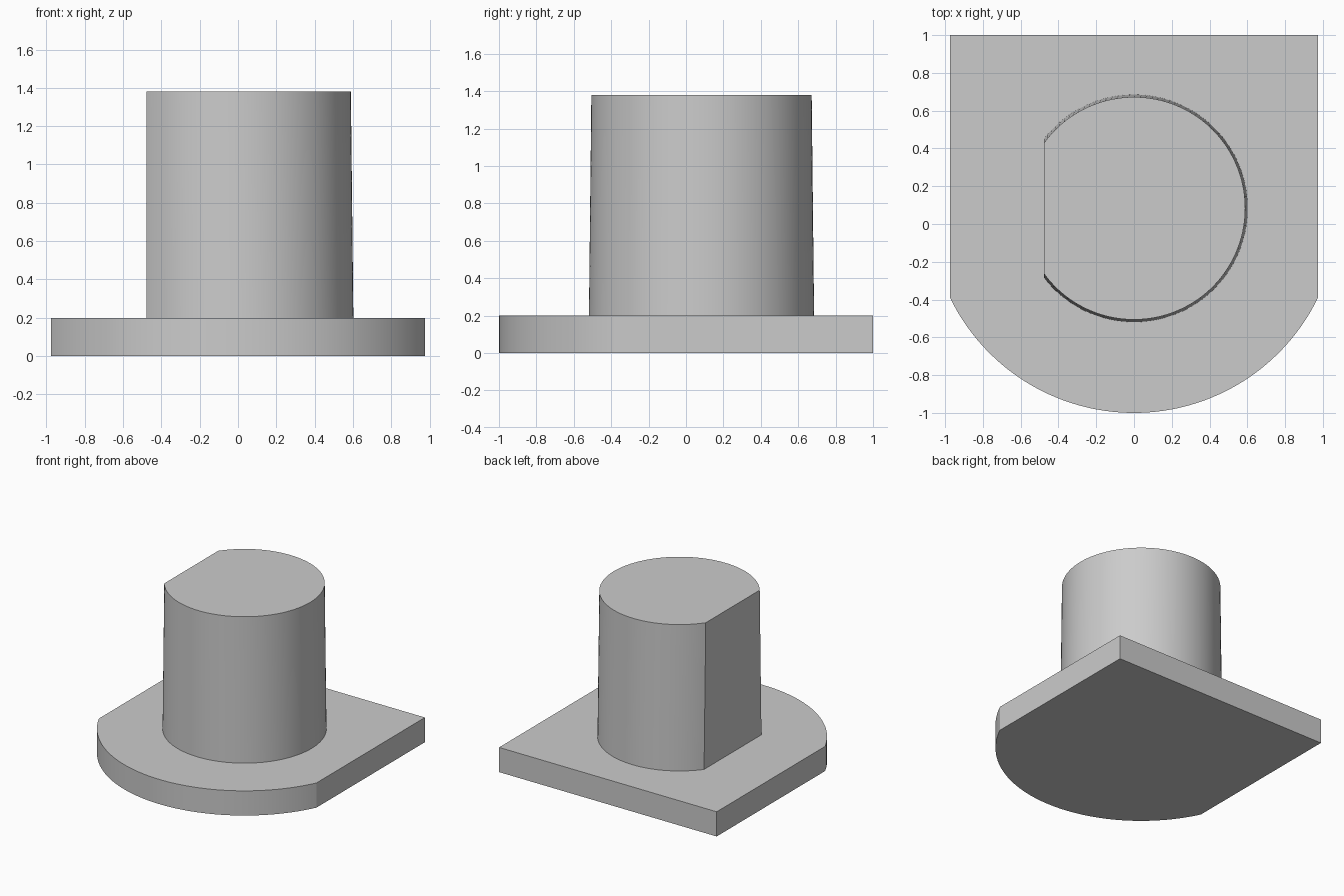
import bpy
import bmesh
from math import acos, cos, sin, pi

if "Cube" in bpy.data.objects:
    bpy.data.objects.remove(bpy.data.objects["Cube"])

CENTRE_Y = 0.083      # shared axis of the round post and the plate's round front
PLATE_TOP = 0.2
POST_TOP = 1.38

grey = bpy.data.materials.new("light grey")
grey.use_nodes = True
colour = (0.6, 0.6, 0.6, 1)
grey.diffuse_color = colour
grey.node_tree.nodes["Principled BSDF"].inputs["Base Color"].default_value = colour


def arc(radius, start, end, steps):
    """Points along an arc about the shared axis."""
    angles = [start + (end - start) * i / steps for i in range(steps + 1)]
    return [(radius * cos(a), CENTRE_Y + radius * sin(a)) for a in angles]


def loft(name, lower, upper, z0, z1):
    """Closed solid between two outlines with equal point counts."""
    bm = bmesh.new()
    bottom = [bm.verts.new((x, y, z0)) for x, y in lower]
    top = [bm.verts.new((x, y, z1)) for x, y in upper]
    bm.faces.new(bottom[::-1])
    bm.faces.new(top)
    for i in range(len(bottom)):
        j = (i + 1) % len(bottom)
        bm.faces.new((bottom[i], bottom[j], top[j], top[i]))
    bmesh.ops.recalc_face_normals(bm, faces=bm.faces)
    mesh = bpy.data.meshes.new(name)
    bm.to_mesh(mesh)
    bm.free()
    mesh.materials.append(grey)
    obj = bpy.data.objects.new(name, mesh)
    bpy.context.collection.objects.link(obj)
    bpy.ops.object.select_all(action="DESELECT")
    obj.select_set(True)
    bpy.context.view_layer.objects.active = obj
    bpy.ops.object.shade_smooth_by_angle(angle=pi / 9)
    return obj


# Base plate: square back, straight sides, rounded front
half_width, plate_radius = 0.975, 1.083
corner = acos(half_width / plate_radius)
plate = arc(plate_radius, corner - pi, -corner, 64)
plate += [(half_width, 1), (-half_width, 1)]
loft("base_plate", plate, plate, 0, PLATE_TOP)


# Tapered post with a vertical flat on its right side
def post_outline(radius, flat_x=-0.477):
    edge = acos(flat_x / radius)
    return arc(radius, -edge, edge, 96)


loft("tapered_post", post_outline(0.602), post_outline(0.589), PLATE_TOP, POST_TOP)
